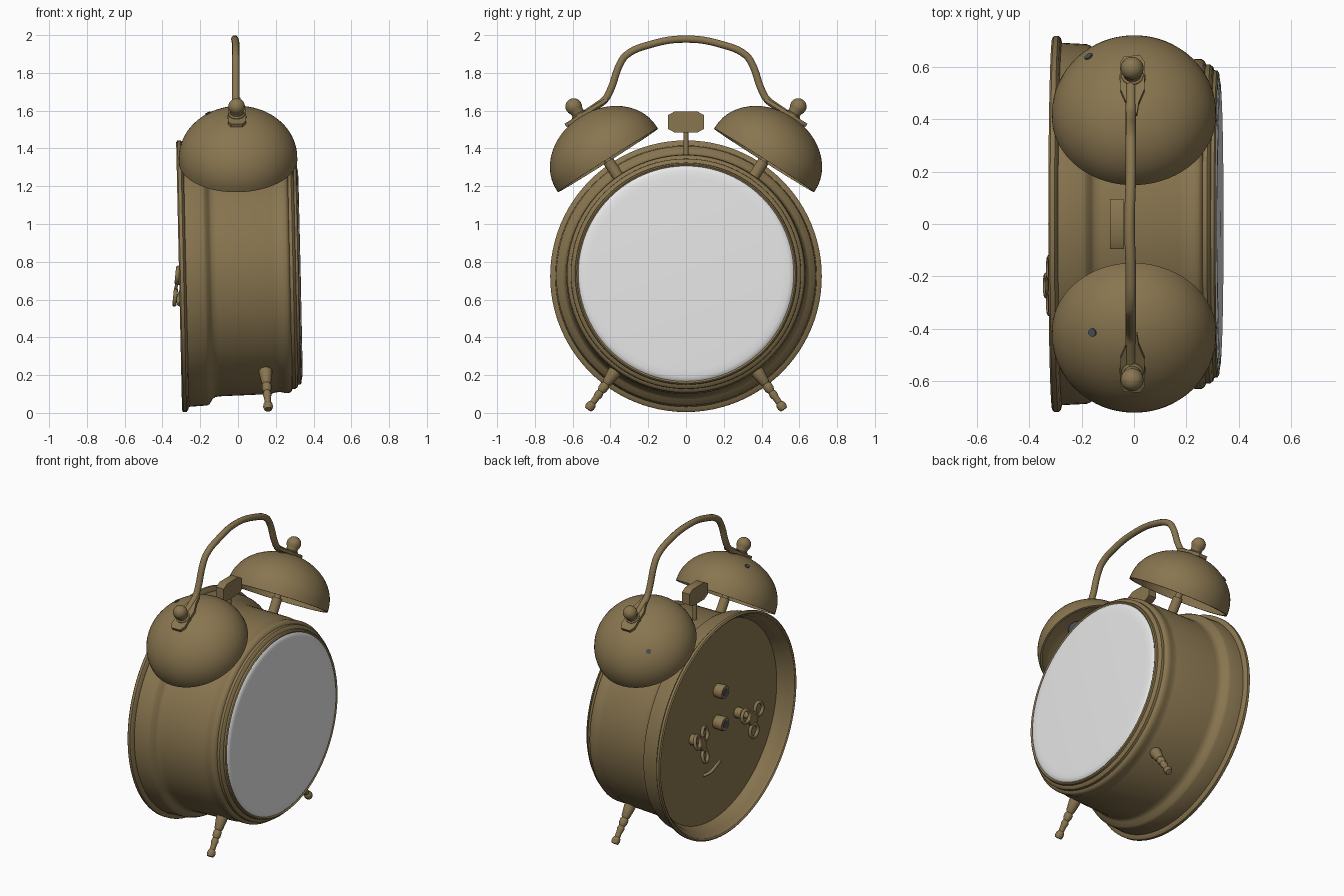
import bpy, bmesh, math
from mathutils import Vector, Matrix

if "Cube" in bpy.data.objects:
    bpy.data.objects.remove(bpy.data.objects["Cube"], do_unlink=True)


def material(name, rgb):
    m = bpy.data.materials.new(name)
    m.use_nodes = True
    m.diffuse_color = (*rgb, 1)
    m.node_tree.nodes["Principled BSDF"].inputs["Base Color"].default_value = (*rgb, 1)
    return m


brass = material("aged_brass", (0.25, 0.18, 0.08))
white = material("white_dial", (0.8, 0.8, 0.8))
steel = material("dark_steel", (0.07, 0.08, 0.1))


def frame(origin, axis):
    """Matrix that puts local z along the axis."""
    return Matrix.Translation(origin) @ Vector(axis).to_track_quat('Z', 'Y').to_matrix().to_4x4()


def finish(name, bm, mat, matrix=Matrix(), angle=35):
    bmesh.ops.recalc_face_normals(bm, faces=bm.faces)
    mesh = bpy.data.meshes.new(name)
    bm.to_mesh(mesh)
    bm.free()
    mesh.transform(matrix)
    mesh.materials.append(mat)
    ob = bpy.data.objects.new(name, mesh)
    bpy.context.collection.objects.link(ob)
    bpy.ops.object.select_all(action='DESELECT')
    ob.select_set(True)
    bpy.context.view_layer.objects.active = ob
    bpy.ops.object.shade_smooth_by_angle(angle=math.radians(angle))
    return ob


def lathe(name, profile, matrix, mat=brass, steps=32):
    """Turn (height, radius) points around local z."""
    bm = bmesh.new()
    verts = [bm.verts.new((r, 0, h)) for h, r in profile]
    edges = [bm.edges.new(pair) for pair in zip(verts, verts[1:])]
    bmesh.ops.spin(bm, geom=verts + edges, cent=(0, 0, 0), axis=(0, 0, 1),
                   angle=math.tau, steps=steps, use_merge=True)
    bmesh.ops.remove_doubles(bm, verts=bm.verts, dist=0.0001)
    return finish(name, bm, mat, matrix)


def prism(name, outline, depth, matrix, mat=brass):
    """Extrude an outline in local xy, centred in z."""
    bm = bmesh.new()
    face = bm.faces.new([bm.verts.new((x, y, -depth / 2)) for x, y in outline])
    top = bmesh.ops.extrude_face_region(bm, geom=[face])["geom"]
    bmesh.ops.translate(bm, vec=(0, 0, depth),
                        verts=[v for v in top if isinstance(v, bmesh.types.BMVert)])
    return finish(name, bm, mat, matrix)


def tube(name, points, radius, cyclic=False):
    curve = bpy.data.curves.new(name, 'CURVE')
    curve.dimensions = '3D'
    curve.bevel_depth = radius
    curve.bevel_resolution = 3
    curve.resolution_u = 6
    curve.use_fill_caps = True
    spline = curve.splines.new('BEZIER')
    spline.bezier_points.add(len(points) - 1)
    spline.use_cyclic_u = cyclic
    for bp, p in zip(spline.bezier_points, points):
        bp.co = p
        bp.handle_left_type = bp.handle_right_type = 'AUTO'
    curve.materials.append(brass)
    ob = bpy.data.objects.new(name, curve)
    bpy.context.collection.objects.link(ob)
    return ob


# Drum case with recessed back, rolled rim and stepped front bezel
body = frame((0, 0, 0.73), (1, 0, 0.022))
case = [(-0.21, 0), (-0.21, 0.65), (-0.235, 0.662), (-0.27, 0.675), (-0.29, 0.695),
        (-0.305, 0.7), (-0.312, 0.71), (-0.305, 0.719), (-0.288, 0.719), (-0.28, 0.71),
        (-0.275, 0.692), (-0.18, 0.687), (-0.165, 0.68), (-0.15, 0.655), (-0.135, 0.643),
        (-0.11, 0.64), (0.16, 0.634), (0.185, 0.626), (0.21, 0.624), (0.235, 0.63),
        (0.258, 0.63), (0.27, 0.622), (0.275, 0.61), (0.292, 0.609), (0.302, 0.6),
        (0.306, 0.588), (0.318, 0.586), (0.324, 0.579), (0.318, 0.57), (0.28, 0.568)]
lathe("case", case, body, steps=96)
lathe("dial_glass", [(0.29, 0.571), (0.318, 0.57), (0.325, 0.561), (0.329, 0.545),
                     (0.331, 0.51), (0.332, 0)], body, white, 96)

# Bells, posts, knobs, handle feet and legs, once for each side
bell_r, bell_h = 0.314, 0.258
for side, word, spot_x, spot_t in ((1, "right", -0.17, 0.143), (-1, "left", -0.155, -0.133)):
    centre = Vector((0, side * 0.422, 1.35))
    axis = Vector((-0.022, side * 0.536, 0.844)).normalized()
    bell = frame(centre, axis)
    arc = [math.radians(90 * i / 14) for i in range(15)]
    outer = [(bell_h * math.sin(a), bell_r * math.cos(a)) for a in arc]
    inner = [((bell_h - 0.015) * math.sin(a), (bell_r - 0.015) * math.cos(a)) for a in arc]
    lip = [(-0.016, bell_r - 0.013), (-0.016, bell_r)]
    lathe(word + "_bell", inner[::-1] + lip + outer, bell, steps=64)
    lathe(word + "_bell_post", [(-0.15, 0), (-0.15, 0.03), (-0.02, 0.03), (-0.02, 0.02),
                                (0.25, 0.02), (0.25, 0)], bell)
    lathe(word + "_inner_nut", [(0.18, 0), (0.18, 0.055), (0.225, 0.055), (0.225, 0)],
          bell, steel, 16)
    ball = [(0.322 - 0.044 * math.cos(math.pi * i / 10), 0.044 * math.sin(math.pi * i / 10))
            for i in range(1, 11)]
    lathe(word + "_bell_knob", [(0.24, 0), (0.24, 0.05), (0.262, 0.05), (0.262, 0.045),
                                (0.268, 0.042), (0.274, 0.042), (0.28, 0.034)] + ball[2:], bell)
    # Flattened foot of the handle under the knob
    along = Vector((0, side * 0.844, -0.536))
    cross = axis.cross(along)
    foot = Matrix((along, cross, axis)).transposed().to_4x4()
    foot.translation = centre + axis * 0.26
    prism(word + "_handle_foot", [(-0.17, -0.018), (-0.12, -0.024), (-0.06, -0.046),
                                  (0.06, -0.048), (0.09, -0.03), (0.09, 0.03), (0.06, 0.048),
                                  (-0.06, 0.046), (-0.12, 0.024), (-0.17, 0.018)], 0.02, foot)
    # Small dark spot on the bell shell
    spot_h = bell_h * math.sqrt(1 - (spot_x ** 2 + spot_t ** 2) / bell_r ** 2)
    out = (Vector((spot_x, 0, 0)) + along * spot_t) / bell_r ** 2 + axis * spot_h / bell_h ** 2
    lathe(word + "_bell_spot", [(-0.005, 0.016), (0.003, 0.016), (0.003, 0)],
          frame(centre + Vector((spot_x, 0, 0)) + along * spot_t + axis * spot_h, out), steel, 10)
    # Turned leg
    leg = frame((0.145, side * 0.365, 0.235), (0.015, side * 0.152, -0.215))
    lathe(word + "_leg", [(-0.02, 0), (-0.02, 0.036), (0.03, 0.035), (0.09, 0.026), (0.1, 0.02),
                          (0.11, 0.026), (0.135, 0.025), (0.15, 0.018), (0.17, 0.023),
                          (0.19, 0.018), (0.222, 0.017), (0.232, 0.024), (0.25, 0.026),
                          (0.266, 0.02), (0.268, 0)], leg, steps=20)

# Arched carrying handle
half = [(0.54, 1.58), (0.47, 1.627), (0.428, 1.66), (0.4, 1.71), (0.348, 1.85),
        (0.315, 1.895), (0.19, 1.95)]
arch = [(-0.012, -y, z) for y, z in half] + [(-0.017, 0, 1.979)]
arch += [(-0.012, y, z) for y, z in half[::-1]]
tube("handle", arch, 0.02)

# Hammer between the bells
hammer = Matrix(((0, 0, 1, -0.065), (1, 0, 0, 0), (0, 1, 0, 1.54), (0, 0, 0, 1)))
prism("hammer_head", [(-0.096, -0.036), (-0.06, -0.056), (0.06, -0.056), (0.096, -0.036),
                      (0.096, 0.036), (0.06, 0.056), (-0.06, 0.056), (-0.096, 0.036)],
      0.055, hammer)
lathe("hammer_stem", [(0, 0), (0, 0.013), (0.16, 0.013), (0.16, 0)],
      frame((-0.065, 0, 1.345), (0, 0, 1)), steps=16)

# Winding keys on the back: a shaft and a flat three-loop grip
for y, z, reach, tilt, word in ((-0.235, 0.7, 0.115, (-1, 0, 0.1), "right"),
                                (0.235, 0.7, 0.075, (-0.9, -0.25, 0.2), "left")):
    lathe(word + "_key_shaft", [(0, 0), (0, 0.034), (0.045, 0.034), (0.05, 0.022),
                                (reach, 0.022), (reach + 0.008, 0)],
          frame((-0.21, y, z), (-1, 0, 0)), steps=20)
    grip = frame((-0.21 - reach, y, z - 0.01), tilt)
    for i in range(3):
        a = math.tau * i / 3 - math.pi / 2
        hub = Vector((math.cos(a), math.sin(a), 0))
        loop = [grip @ (hub * 0.078 + Vector((math.cos(t), math.sin(t), 0)) * 0.04)
                for t in (math.tau * k / 8 for k in range(8))]
        tube(f"{word}_key_loop_{i + 1}", loop, 0.011, True)
    lathe(word + "_key_web", [(-0.008, 0), (-0.008, 0.045), (0.008, 0.045), (0.008, 0)], grip)

# Setting knobs with dark hollow ends, and alarm lever on the back
for z, word in ((0.93, "upper"), (0.72, "lower")):
    back = frame((-0.21, -0.02, z), (-1, 0, 0))
    lathe(word + "_setting_knob", [(0, 0), (0, 0.042), (0.05, 0.046), (0.065, 0.04),
                                   (0.065, 0)], back, steps=20)
    lathe(word + "_knob_end", [(0.06, 0.024), (0.068, 0.024), (0.068, 0)], back, steel, 20)
tube("alarm_lever", [(-0.205, 0.11, 0.41), (-0.235, 0.08, 0.43), (-0.245, 0.03, 0.46),
                     (-0.235, -0.02, 0.465)], 0.01)
